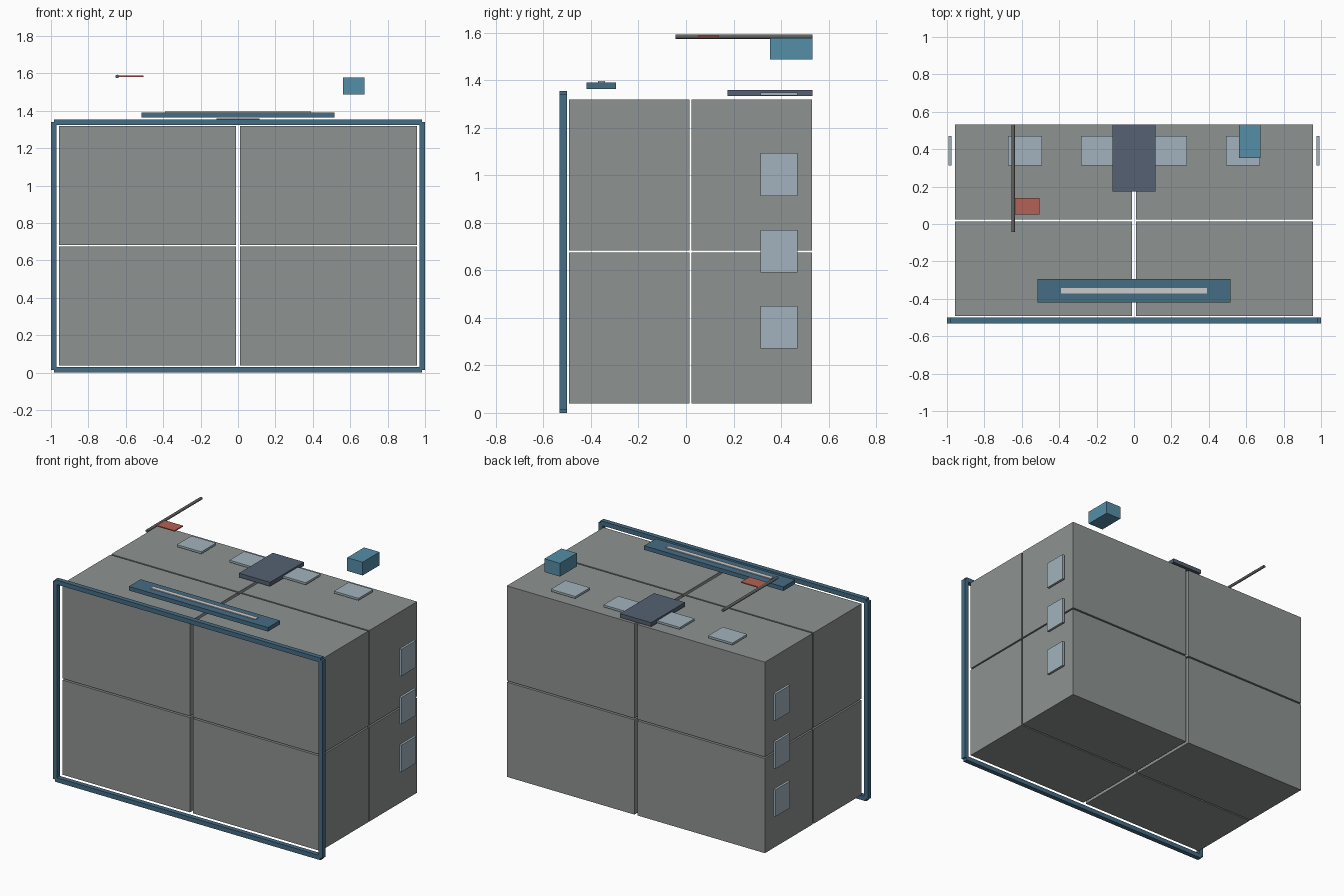
import bpy
from math import radians

if "Cube" in bpy.data.objects:
    bpy.data.objects.remove(bpy.data.objects["Cube"])


def material(name, rgb):
    m = bpy.data.materials.new(name)
    m.diffuse_color = (*rgb, 1)
    m.use_nodes = True
    m.node_tree.nodes["Principled BSDF"].inputs["Base Color"].default_value = m.diffuse_color
    return m


STONE = material("stone_grey", (0.27, 0.29, 0.28))
FRAME = material("frame_blue", (0.06, 0.15, 0.23))
PALE = material("pale_blue", (0.36, 0.45, 0.51))
SLATE = material("slate", (0.09, 0.12, 0.17))
SKY = material("box_blue", (0.09, 0.27, 0.39))
RED = material("flag_red", (0.45, 0.12, 0.09))


def box(name, x, y, z, mat=None):
    """Box from (min, max) ranges on each axis."""
    bpy.ops.mesh.primitive_cube_add(
        size=1, location=[(a + b) / 2 for a, b in (x, y, z)])
    o = bpy.context.object
    o.name = name
    o.scale = [b - a for a, b in (x, y, z)]
    bpy.ops.object.transform_apply(location=False, rotation=False, scale=True)
    if mat:
        o.data.materials.append(mat)
    return o


# Main body: eight blocks separated by narrow see-through gaps
for x in ((-0.957, -0.011), (0.011, 0.957)):
    for y in ((-0.493, 0.014), (0.024, 0.531)):
        for z in ((0.039, 0.674), (0.684, 1.32)):
            box("body_block", x, y, z, STONE)

# Front frame: four bars meeting on their centre lines
FY = (-0.533, -0.501)
for z in (0.015, 1.34):
    box("frame_rail", (-0.985, 0.985), FY, (z - 0.015, z + 0.015), FRAME)
for x in (-0.985, 0.985):
    box("frame_post", (x - 0.015, x + 0.015), FY, (0.015, 1.34), FRAME)

# Rear row of tiles on the top and on both sides
TY = (0.314, 0.47)
for x in (-0.583, -0.192, 0.192, 0.583):
    box("top_tile", (x - 0.091, x + 0.091), TY, (1.335, 1.349), PALE)
for z in (0.36, 0.68, 1.003):
    for x in ((-0.993, -0.977), (0.977, 0.993)):
        box("side_tile", x, TY, (z - 0.09, z + 0.09), PALE)

# Slab at the back of the top
box("rear_slab", (-0.115, 0.115), (0.175, 0.533), (1.333, 1.36), SLATE)

# Front bar with its inlaid strip
box("top_bar", (-0.516, 0.516), (-0.419, -0.294), (1.364, 1.391), FRAME)
box("top_bar_strip", (-0.39, 0.39), (-0.371, -0.341), (1.38, 1.396))

# Floating box
box("floating_box", (0.562, 0.677), (0.354, 0.533), (1.488, 1.577), SKY)

# Horizontal pole with flag
bpy.ops.mesh.primitive_cylinder_add(
    vertices=12, radius=0.0095, depth=0.577, location=(-0.646, 0.2445, 1.584),
    rotation=(radians(90), 0, 0))
pole = bpy.context.object
pole.name = "flag_pole"
pole.data.materials.append(material("pole_grey", (0.12, 0.12, 0.12)))
bpy.ops.object.shade_smooth_by_angle()
box("flag", (-0.638, -0.506), (0.051, 0.139), (1.581, 1.588), RED)
